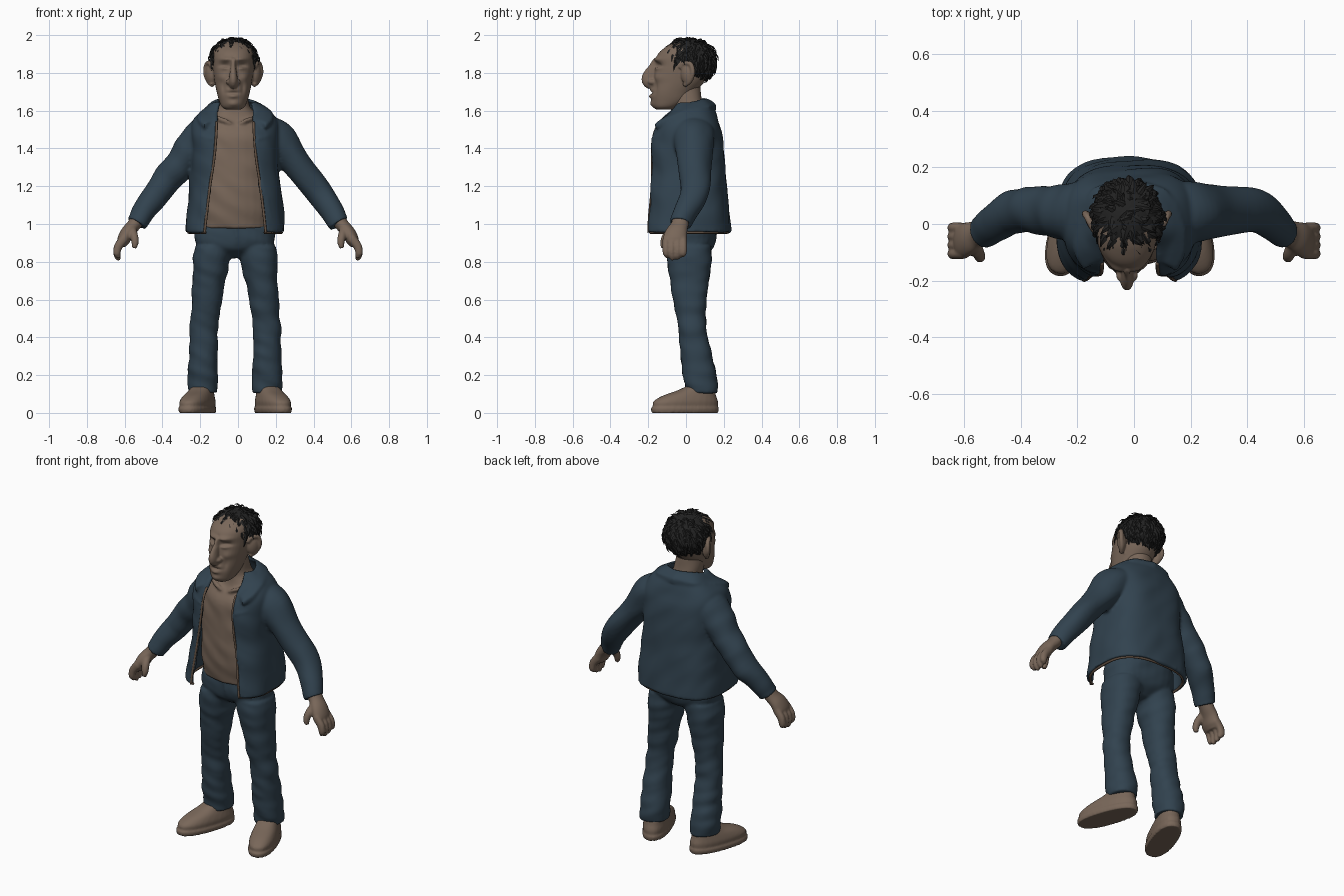
import bpy, bmesh, random
from math import sin, cos, pi, exp, sqrt
from mathutils import Vector, Matrix, noise

random.seed(4)
if "Cube" in bpy.data.objects:
    bpy.data.objects.remove(bpy.data.objects["Cube"])

AXIS = -0.015   # body centre line
HEAD = -0.025   # head centre line


def material(name, rgb):
    m = bpy.data.materials.new(name)
    m.use_nodes = True
    m.diffuse_color = (*rgb, 1)
    shader = m.node_tree.nodes["Principled BSDF"]
    shader.inputs["Base Color"].default_value = (*rgb, 1)
    shader.inputs["Roughness"].default_value = 0.8
    return m


denim = material("dark denim blue", (0.031, 0.055, 0.078))
skin = material("warm brown", (0.19, 0.135, 0.10))
trim = material("trim brown", (0.12, 0.08, 0.055))
black = material("hair black", (0.016, 0.016, 0.016))


def spline(rows, n=6):
    out = []
    for i in range(len(rows) - 1):
        four = [rows[min(max(k, 0), len(rows) - 1)] for k in range(i - 1, i + 3)]
        for t in (s / n for s in range(n)):
            out.append([q + 0.5 * t * (r - p + t * (2 * p - 5 * q + 4 * r - e + t * (3 * (q - r) + e - p)))
                        for p, q, r, e in zip(*four)])
    return out + [list(rows[-1])]


def rings(bm, loops):
    """Bridge closed loops of points and cap both ends."""
    vs = [[bm.verts.new(p) for p in loop] for loop in loops]
    n = len(vs[0])
    for a, b in zip(vs, vs[1:]):
        for i in range(n):
            bm.faces.new((a[i], a[(i + 1) % n], b[(i + 1) % n], b[i]))
    bm.faces.new(vs[0])
    bm.faces.new(vs[-1][::-1])


def power(v, p):
    return abs(v) ** p * (1 if v > 0 else -1)


def tube(bm, rows, level=False, p=1, ref=(0, 1, 0), seg=28, n=6):
    """Rows are x, y, z and two radii; level keeps the rings horizontal."""
    rows = spline(rows, n)
    pts = [Vector(r[:3]) for r in rows]
    loops = []
    for i, r in enumerate(rows):
        u, v = Vector((1, 0, 0)), Vector((0, 1, 0))
        if not level:
            t = (pts[min(i + 1, len(pts) - 1)] - pts[max(i - 1, 0)]).normalized()
            u = (Vector(ref) - t * t.dot(Vector(ref))).normalized()
            v = t.cross(u)
        angles = [2 * pi * k / seg for k in range(seg)]
        loops.append([pts[i] + u * r[3] * power(cos(a), p) + v * r[4] * power(sin(a), p) for a in angles])
    rings(bm, loops)


def ball(bm, centre, radii, turn=0):
    m = Matrix.Translation(centre) @ Matrix.Rotation(turn, 4, "Z") @ Matrix.Diagonal((*radii, 1))
    return bmesh.ops.create_uvsphere(bm, u_segments=24, v_segments=14, radius=1, matrix=m)["verts"]


def mirror(bm, axis):
    copy = bmesh.ops.duplicate(bm, geom=bm.verts[:] + bm.edges[:] + bm.faces[:])["geom"]
    for v in copy:
        if isinstance(v, bmesh.types.BMVert):
            v.co.x = 2 * axis - v.co.x


def finish(bm, name, mat, voxel=0, smooth=4, shape=None):
    bmesh.ops.recalc_face_normals(bm, faces=bm.faces)
    mesh = bpy.data.meshes.new(name)
    bm.to_mesh(mesh)
    bm.free()
    ob = bpy.data.objects.new(name, mesh)
    bpy.context.collection.objects.link(ob)
    if voxel:   # fuse overlapping volumes into one soft surface
        fuse = ob.modifiers.new("fuse", "REMESH")
        fuse.mode, fuse.voxel_size = "VOXEL", voxel
        soft = ob.modifiers.new("soften", "SMOOTH")
        soft.factor, soft.iterations = 0.5, smooth
        bpy.context.view_layer.update()
        deps = bpy.context.evaluated_depsgraph_get()
        mesh = bpy.data.meshes.new_from_object(ob.evaluated_get(deps))
        ob.modifiers.clear()
        ob.data = mesh
    if shape:
        moved = [shape(v.co.copy(), v.normal.copy()) for v in mesh.vertices]
        for v, co in zip(mesh.vertices, moved):
            v.co = co
    mesh.materials.clear()
    mesh.materials.append(mat)
    mesh.shade_smooth()
    return ob


def folds(amount, stretch):
    def shape(co, n):
        return co + n * amount * noise.noise(Vector((co.x * 7, co.y * 7, co.z * stretch + co.x * 6)))
    return shape


# Shirt and neck
bm = bmesh.new()
tube(bm, [(AXIS, .02, .975, .20, .145), (AXIS, .01, 1.1, .205, .155), (AXIS, .01, 1.3, .195, .155),
          (AXIS, .01, 1.46, .19, .145), (AXIS, .02, 1.55, .15, .105), (-.02, .015, 1.61, .09, .084),
          (HEAD, .0, 1.68, .077, .077), (HEAD, .0, 1.76, .07, .07)], level=True, p=.9)
for s in (-1, 1):   # collar bones
    tube(bm, [(AXIS + s * .012, -.095, 1.52, .01, .01), (AXIS + s * .05, -.10, 1.545, .012, .012),
              (AXIS + s * .11, -.07, 1.565, .01, .01)])
finish(bm, "shirt_and_neck", skin, .009, 4, folds(.007, 12))

# Jeans
bm = bmesh.new()
tube(bm, [(.112, .018, .88, .105, .118), (.127, .017, .8, .097, .117), (.151, .02, .6, .079, .09),
          (.165, .034, .45, .075, .073), (.17, .055, .3, .077, .085), (.17, .078, .17, .08, .088),
          (.168, .083, .105, .078, .083)], level=True, p=.9)
for v in bm.verts:
    v.co.x += AXIS
mirror(bm, AXIS)
tube(bm, [(AXIS, .02, .82, .05, .05), (AXIS, .02, .87, .19, .12), (AXIS, .025, .94, .214, .138),
          (AXIS, .03, 1.0, .21, .14)], level=True, p=.85)
tube(bm, [(AXIS, -.112, .98, .008, .008), (AXIS + .01, -.108, .91, .008, .008), (AXIS, -.09, .87, .006, .006)])
finish(bm, "jeans", denim, .009, 4, folds(.008, 17))

# Shoes
bm = bmesh.new()
tube(bm, [(0, -.012, 0, .073, .184), (0, -.012, .025, .077, .188), (0, -.010, .033, .071, .180),
          (0, -.008, .06, .073, .178), (0, .012, .09, .066, .148), (0, .05, .118, .057, .104),
          (0, .085, .15, .052, .066)], level=True, p=.85, n=5)
for y in (-.03, -.005, .02):   # lace rows
    tube(bm, [(-.035, y, .105 + y * .3, .006, .006), (0, y, .121 + y * .3, .007, .007),
              (.035, y, .105 + y * .3, .006, .006)])
pivot = Vector((0, .1, 0))
bmesh.ops.rotate(bm, cent=pivot, matrix=Matrix.Rotation(.34, 3, "Z"), verts=bm.verts)
bmesh.ops.translate(bm, vec=(AXIS + .163, 0, 0), verts=bm.verts)
mirror(bm, AXIS)
finish(bm, "shoes", skin, .007, 2)

# Jacket: rows are height, centre y, half width, half depth, half opening
BOX = .72
JACKET = spline([(.955, .003, .252, .222, .158), (1.05, .004, .247, .214, .148), (1.2, .008, .23, .200, .13),
                 (1.35, .005, .22, .190, .108), (1.47, .005, .222, .178, .098), (1.54, .012, .212, .15, .095),
                 (1.60, .03, .17, .11, .09), (1.645, .03, .11, .08, .08)], 8)
THICK = .011


def around(row, u, out=0):
    z, cy, rx, ry, gap = row
    s = (gap / rx) ** (1 / BOX)
    start = Vector((sqrt(1 - s * s), s)).angle_signed(Vector((1, 0)))
    a = abs(start) + (2 * pi - 2 * abs(start)) * u
    return Vector((AXIS + (rx + out) * power(sin(a), BOX), cy - (ry + out) * power(cos(a), BOX), z))


def front(z, x, out=.01):
    row = min(JACKET, key=lambda r: abs(r[0] - z))
    s = min(1, x / row[2]) ** (1 / BOX)
    return (AXIS + x, row[1] - (row[3] + out) * (1 - s * s) ** (BOX / 2), z)


bm = bmesh.new()
# Sleeves
tube(bm, [(.12, .035, 1.495, .11, .085), (.205, .04, 1.44, .108, .105), (.30, .045, 1.33, .09, .083),
          (.42, .045, 1.175, .077, .072), (.495, .0, 1.07, .066, .062), (.525, -.024, 1.02, .062, .058),
          (.537, -.03, 1.0, .06, .058)])
mirror(bm, 0)
STEPS = [i / 72 for i in range(73)]
rings(bm, [[around(r, u, THICK) for u in STEPS] + [around(r, u, -THICK) for u in reversed(STEPS)] for r in JACKET])
# Turned-down collar: fold line, then outer edge
half = bmesh.new()
strip = spline([(-.01, .10, 1.672, -.01, .155, 1.632), (.07, .08, 1.669, .125, .128, 1.625),
                (.11, .01, 1.645, .185, .02, 1.602), (.115, -.07, 1.595, .198, -.09, 1.565),
                (.10, -.125, 1.55, .165, -.165, 1.53)], 6)
down = Vector((0, 0, -.026))
loops = []
for r in strip:
    a, b = Vector(r[:3]), Vector(r[3:])
    a.x, b.x = a.x + AXIS, b.x + AXIS
    mid = (a + b) / 2 + Vector((0, 0, .006))
    loops.append([a, mid, b, b + down, mid + down, a + down])
rings(half, loops)
mirror(half, AXIS)
scrap = bpy.data.meshes.new("collar")
half.to_mesh(scrap)
half.free()
bm.from_mesh(scrap)
bpy.data.meshes.remove(scrap)
# Pocket welts
for ends in (((1.45, .12), (1.47, .20)), ((1.03, .19), (1.14, .165))):
    (z0, x0), (z1, x1) = ends
    path = [(*front(z0 + (z1 - z0) * k / 3, x0 + (x1 - x0) * k / 3), .008, .008) for k in range(4)]
    for s in (1, -1):
        tube(bm, [(x if s > 0 else 2 * AXIS - x, y, z, a, b) for x, y, z, a, b in path], ref=(.3, .2, 1))
finish(bm, "jacket", denim, .0085, 5, folds(.010, 9))

# Zip edges and hem lining
bm = bmesh.new()
tube(bm, [(*around(r, 0, .006), .005, .007) for r in JACKET[:41]], seg=8, n=1)
mirror(bm, AXIS)
tube(bm, [(*around(JACKET[0], u, -.006), .007, .007) for u in STEPS], ref=(0, 0, 1), seg=8, n=1)
finish(bm, "jacket_trim", trim)

# Hands
bm = bmesh.new()
tube(bm, [(.525, -.025, 1.03, .045, .04), (.555, -.035, .99, .047, .036), (.585, -.05, .955, .058, .036),
          (.606, -.06, .915, .063, .034), (.618, -.06, .885, .052, .022)])
for i in range(4):
    y, drop = -.106 + .031 * i, .012 * abs(i - 1.3)
    tube(bm, [(.60, y, .925, .018, .024), (.632, y, .885, .019, .023), (.641, y, .85, .018, .02),
              (.636, y * .9 - .005, .82 + drop, .016, .017), (.632, y * .9 - .005, .803 + drop, .008, .008)], seg=14)
tube(bm, [(.565, -.07, .97, .022, .026), (.55, -.105, .935, .021, .022), (.545, -.118, .90, .019, .019),
          (.55, -.12, .872, .012, .012)], seg=14)
mirror(bm, 0)
finish(bm, "hands", skin, .006, 4)

# Head with nose and ears
bm = bmesh.new()
tube(bm, [(HEAD, -.115, 1.605, .035, .04), (HEAD, -.105, 1.62, .06, .068), (HEAD, -.08, 1.655, .076, .103),
          (HEAD, -.065, 1.70, .088, .118), (HEAD, -.035, 1.76, .10, .137), (HEAD, -.018, 1.83, .108, .148),
          (HEAD, -.006, 1.90, .108, .143), (HEAD, .005, 1.945, .085, .10), (HEAD, .01, 1.968, .045, .055)],
     level=True, p=.92, seg=40)
tube(bm, [(HEAD, -.15, 1.875, .012, .02), (HEAD, -.168, 1.83, .015, .03), (HEAD, -.185, 1.79, .02, .04),
          (HEAD, -.195, 1.76, .024, .04), (HEAD, -.172, 1.735, .023, .028)], ref=(1, 0, 0))
for s in (-1, 1):
    ball(bm, (HEAD + s * .023, -.178, 1.752), (.016, .025, .015))
    ball(bm, (HEAD + s * .12, .008, 1.793), (.024, .038, .055), -s * .5)
    rim = [(.108, -.03, 1.825), (.122, -.01, 1.85), (.14, .025, 1.845), (.147, .036, 1.80), (.13, .02, 1.755),
           (.108, -.01, 1.735)]
    tube(bm, [(HEAD + s * x, y, z, .013, .013) for x, y, z in rim], ref=(1, 0, 0), seg=12)

# Soft face features: side offset, height, two spreads, push backwards
FEATURES = [(.045, 1.84, .030, .015, .018), (.045, 1.826, .021, .009, -.012), (.045, 1.836, .024, .003, .008),
            (.04, 1.873, .035, .012, -.014), (.065, 1.775, .025, .022, -.010), (.05, 1.72, .012, .03, .008),
            (0, 1.694, .030, .004, .009), (0, 1.711, .03, .009, -.008), (0, 1.676, .024, .010, -.012),
            (0, 1.635, .03, .016, -.010), (0, 1.875, .008, .012, .007)]


def face(co, n):
    if co.y < -.04 and n.y < .2:
        for x, z, sx, sz, push in FEATURES:
            co.y += push * exp(-((abs(co.x - HEAD) - x) / sx) ** 2 - ((co.z - z) / sz) ** 2)
    return co


finish(bm, "head", skin, .0055, 3, face)

# Hair: skull cap plus layered tufts that flow from the crown
CENTRE, SIZE = Vector((HEAD, .017, 1.862)), Vector((.122, .140, .120))
CROWN = Vector((HEAD, .05, 2.0))


def haired(p, slack=0):
    line = 1.93 if p.y < -.06 else 1.865 if p.y < .035 else 1.76
    return p.z > line - slack


bm = bmesh.new()
cap = ball(bm, CENTRE, SIZE)
bmesh.ops.delete(bm, geom=[v for v in cap if not haired(v.co, .02)], context="VERTS")
COUNT = 560
for i in range(COUNT):
    h = 1 - 2 * (i + .5) / COUNT
    a = i * pi * (3 - sqrt(5))
    d = Vector((sqrt(1 - h * h) * cos(a), sqrt(1 - h * h) * sin(a), h))
    p = CENTRE + d * SIZE
    if not haired(p):
        continue
    n = Vector([c / s for c, s in zip(d, SIZE)]).normalized()
    t = p - CROWN + Vector([random.uniform(-.06, .06) for k in range(3)])
    t = (t - n * t.dot(n)).normalized()
    b = n.cross(t)
    length, lift, width = random.uniform(.04, .075), random.uniform(.006, .026), random.uniform(.008, .016)
    loops = []
    for k, w in ((0, .8), (.3, 1), (.65, .65), (1, .03)):
        c = p - n * .008 + t * length * k + n * (lift * sin(k * 1.8) - .016 * k * k) + b * .01 * k * k
        loops.append([c + b * width * w, c + n * .006 * w, c - b * width * w, c - n * .006 * w])
    rings(bm, loops)
hair = finish(bm, "hair", black)
bpy.context.view_layer.objects.active = hair
hair.select_set(True)
bpy.ops.object.shade_smooth_by_angle(angle=.6)
